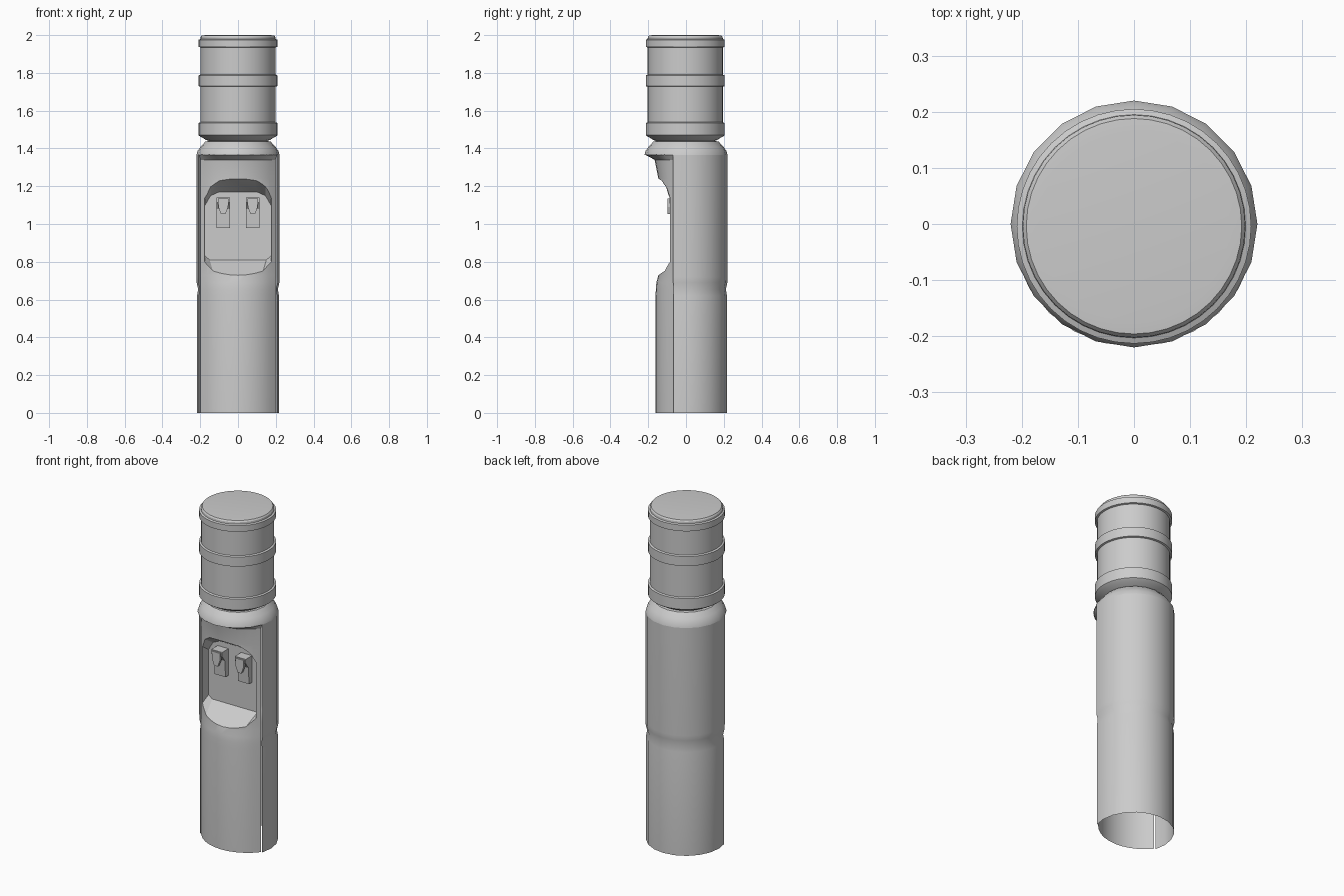
import bpy, bmesh, math

if "Cube" in bpy.data.objects:
    bpy.data.objects.remove(bpy.data.objects["Cube"])


def finish(bm, name, smooth=True):
    bmesh.ops.remove_doubles(bm, verts=bm.verts, dist=1e-5)
    bmesh.ops.recalc_face_normals(bm, faces=bm.faces)
    me = bpy.data.meshes.new(name)
    bm.to_mesh(me)
    bm.free()
    ob = bpy.data.objects.new(name, me)
    bpy.context.collection.objects.link(ob)
    if smooth:
        smooth_angle(ob)
    return ob


def smooth_angle(ob):
    bpy.ops.object.select_all(action='DESELECT')
    ob.select_set(True)
    bpy.context.view_layer.objects.active = ob
    bpy.ops.object.shade_smooth_by_angle(angle=math.radians(30))


def loft(bm, rings, closed=True, caps=(False, False)):
    rows = [[bm.verts.new(p) for p in r] for r in rings]
    n = len(rows[0])
    for a, b in zip(rows, rows[1:]):
        for i in range(n if closed else n - 1):
            j = (i + 1) % n
            bm.faces.new((a[i], a[j], b[j], b[i]))
    for row, cap in ((rows[0], caps[0]), (rows[-1], caps[1])):
        if cap:
            bm.faces.new(row)


def revolve(name, profile, n, start=0, steps=None, cy=0, caps=(False, False)):
    """Turn (radius, z) points about z; steps < n leaves an open arc."""
    full = steps is None
    count = n if full else steps + 1
    ang = [math.radians(start) + 2 * math.pi * i / n for i in range(count)]
    bm = bmesh.new()
    loft(bm, [[(r * math.cos(a), cy + r * math.sin(a), z) for a in ang]
              for r, z in profile], full, caps)
    return finish(bm, name)


# Back shell: open arc of a 20-sided cylinder with a slight waist
revolve("back_shell", [(.217, 0), (.217, .62), (.211, .655), (.219, .69),
                       (.22, .72), (.22, 1.365)], 20, -18, 12)

# Domed top of the cabinet
revolve("cabinet_top", [(.22, 1.365), (.215, 1.385), (.198, 1.41),
                        (.172, 1.437), (.14, 1.44)], 20, caps=(False, True))


# Front panel: bowed sections, closed at the back so the alcove can be cut
def bow(z, front, half=.198, side=-.066, n=10):
    s = side - front
    r = (half * half + s * s) / (2 * s)
    a = math.asin(half / r)
    pts = [(r * math.sin(t), front + r - r * math.cos(t), z)
           for t in (-a + 2 * a * i / n for i in range(n + 1))]
    return pts + [(half, 0, z), (-half, 0, z)]


bm = bmesh.new()
loft(bm, [bow(0, -.162), bow(.62, -.162), bow(.655, -.159), bow(.69, -.157),
          bow(.73, -.146), bow(1.24, -.146), bow(1.34, -.166),
          bow(1.368, -.219, .209)], caps=(True, True))
panel = finish(bm, "front_panel", False)


# Alcove cutter: flares from the flat back wall to the front
def outline(half, y):
    return [(x, y, z) for x, z in half] + [(-x, y, z) for x, z in reversed(half)]


inner = [(.10, 1.17), (.145, 1.15), (.174, 1.10), (.174, .83), (.15, .81)]
outer = [(.10, 1.29), (.145, 1.275), (.183, 1.24), (.183, .72), (.11, .67)]
bm = bmesh.new()
loft(bm, [outline(inner, -.03), outline(outer, -.23)], caps=(True, True))
cutter = finish(bm, "alcove_cutter", False)
cutter.hide_render = True

mod = panel.modifiers.new("alcove", 'BOOLEAN')
mod.operation = 'DIFFERENCE'
mod.solver = 'EXACT'
mod.object = cutter
bpy.context.view_layer.update()
dg = bpy.context.evaluated_depsgraph_get()
cut = bpy.data.meshes.new_from_object(panel.evaluated_get(dg))
panel.modifiers.clear()
panel.data = cut
bpy.data.objects.remove(cutter)

# Drop the hidden back and end caps so the panel stays a thin skin
bm = bmesh.new()
bm.from_mesh(cut)
bmesh.ops.delete(bm, geom=[f for f in bm.faces if any(v.co.y > -.01 for v in f.verts)],
                 context='FACES')
bm.to_mesh(cut)
bm.free()
smooth_angle(panel)


# Taps: tapered housing with a pointed push lever
def prism(name, x, w, profile):
    bm = bmesh.new()
    loft(bm, [[(x + s * w, y, z) for y, z in profile] for s in (-1, 1)],
         caps=(True, True))
    return finish(bm, name, False)


for side, x in (("left", -.078), ("right", .078)):
    prism(side + "_tap_housing", x, .036,
          [(-.029, 1.14), (-.09, 1.14), (-.09, 1.115), (-.065, 1.08),
           (-.058, .98), (-.029, .98)])
    lever = [(-.028, 1.135), (.028, 1.135), (.026, 1.09), (.012, 1.052), (-.012, 1.052),
             (-.026, 1.09)]
    bm = bmesh.new()
    loft(bm, [[(x + px, y, z) for px, z in lever] for y in (-.098, -.082)],
         caps=(True, True))
    finish(bm, side + "_tap_lever", False)

# Water bottle with three raised bands
bands = [(1.47, 1.535), (1.73, 1.787), (1.938, 1.975)]
prof = [(.14, 1.435), (.17, 1.445), (.19, 1.458), (.203, 1.465)]
for lo, hi in bands:
    prof += [(.199, lo - .003), (.209, lo), (.209, hi), (.199, hi + .004)]
prof = [p for p in prof if p != (.199, bands[0][0] - .003)]
prof += [(.198, 1.99), (.192, 1.998), (.17, 2.0)]
revolve("water_bottle", prof, 40, cy=-.004, caps=(False, True))
